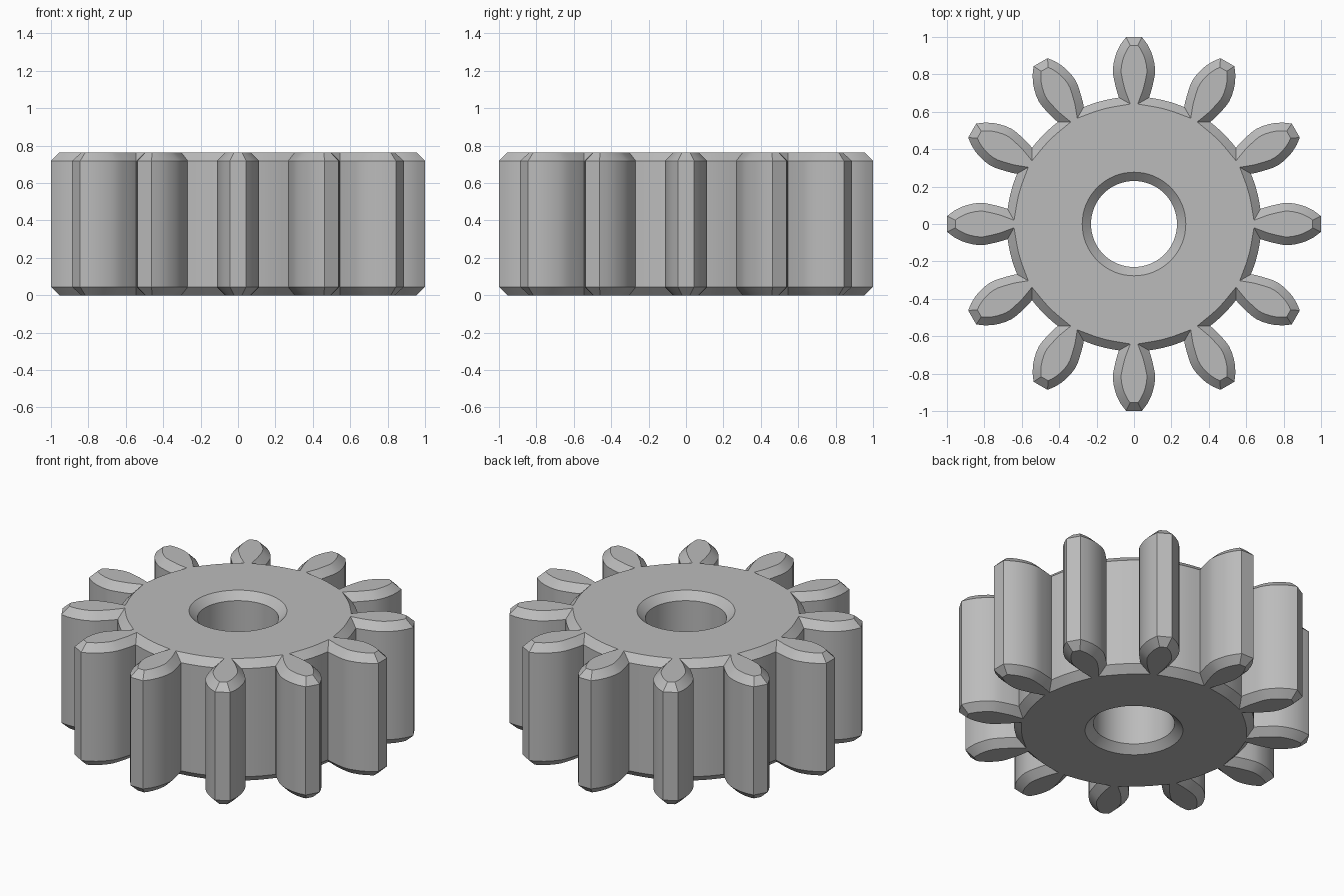
import bpy, bmesh, math
from mathutils import Vector, Matrix

if "Cube" in bpy.data.objects:
    bpy.data.objects.remove(bpy.data.objects["Cube"])

TEETH, HEIGHT, CHAMFER = 12, 0.763, 0.044
ROOT_R, BORE_R, BORE_RIM_R = 0.68, 0.23, 0.277

# One tooth flank, (half width, distance from the axis), root to tip
FLANK = [(0.080, 0.676), (0.089, 0.70), (0.098, 0.735), (0.106, 0.768), (0.112, 0.80),
         (0.113, 0.825), (0.110, 0.855), (0.102, 0.89), (0.090, 0.925),
         (0.070, 0.963), (0.043, 0.999)]


def gear_outline():
    """Counter-clockwise outline: tooth, then the root arc to the next tooth."""
    half = math.atan2(*FLANK[0])
    pitch = 2 * math.pi / TEETH
    tooth = [Vector((r, -w)) for w, r in FLANK] + [Vector((r, w)) for w, r in reversed(FLANK)]
    for i in range(1, 5):
        a = half + (pitch - 2 * half) * i / 5
        tooth.append(Vector((ROOT_R * math.cos(a), ROOT_R * math.sin(a))))
    return [Matrix.Rotation(k * pitch, 2) @ p for k in range(TEETH) for p in tooth]


def inset(points, d):
    """Move every side of a counter-clockwise outline inward by d."""
    result = []
    for i, p in enumerate(points):
        a = (p - points[i - 1]).normalized()
        b = (points[(i + 1) % len(points)] - p).normalized()
        n1, n2 = Vector((-a.y, a.x)), Vector((-b.y, b.x))
        result.append(p + (n1 + n2) * d / (1 + n1.dot(n2)))
    return result


def circle(r, n=64):
    return [Vector((r * math.cos(2 * math.pi * i / n), r * math.sin(2 * math.pi * i / n)))
            for i in range(n)]


def add_wall(bm, outer, chamfered):
    """Chamfered wall; returns the vertex loops at the bottom and top."""
    levels = [(chamfered, 0), (outer, CHAMFER), (outer, HEIGHT - CHAMFER), (chamfered, HEIGHT)]
    loops = [[bm.verts.new((p.x, p.y, z)) for p in pts] for pts, z in levels]
    n = len(outer)
    for lo, hi in zip(loops, loops[1:]):
        for i in range(n):
            j = (i + 1) % n
            bm.faces.new((lo[i], lo[j], hi[j], hi[i]))
    return loops[0], loops[-1]


# Gear body: toothed wall, bore wall and two flat caps
bm = bmesh.new()
outline = gear_outline()
rims = add_wall(bm, outline, inset(outline, CHAMFER))
bores = add_wall(bm, circle(BORE_R), circle(BORE_RIM_R))
for rim, bore in zip(rims, bores):
    edges = [bm.edges.get((loop[i - 1], loop[i])) for loop in (rim, bore) for i in range(len(loop))]
    bmesh.ops.triangle_fill(bm, use_beauty=True, use_dissolve=False, edges=edges)
bmesh.ops.recalc_face_normals(bm, faces=bm.faces)

mesh = bpy.data.meshes.new("gear")
bm.to_mesh(mesh)
bm.free()
gear = bpy.data.objects.new("gear", mesh)
bpy.context.collection.objects.link(gear)

steel = bpy.data.materials.new("plain grey")
steel.diffuse_color = (0.50, 0.50, 0.50, 1)
steel.use_nodes = True
steel.node_tree.nodes["Principled BSDF"].inputs["Base Color"].default_value = steel.diffuse_color
mesh.materials.append(steel)

# Smooth flanks and bore, crisp chamfers and corners
bpy.context.view_layer.objects.active = gear
gear.select_set(True)
bpy.ops.object.shade_smooth_by_angle(angle=math.radians(28))
